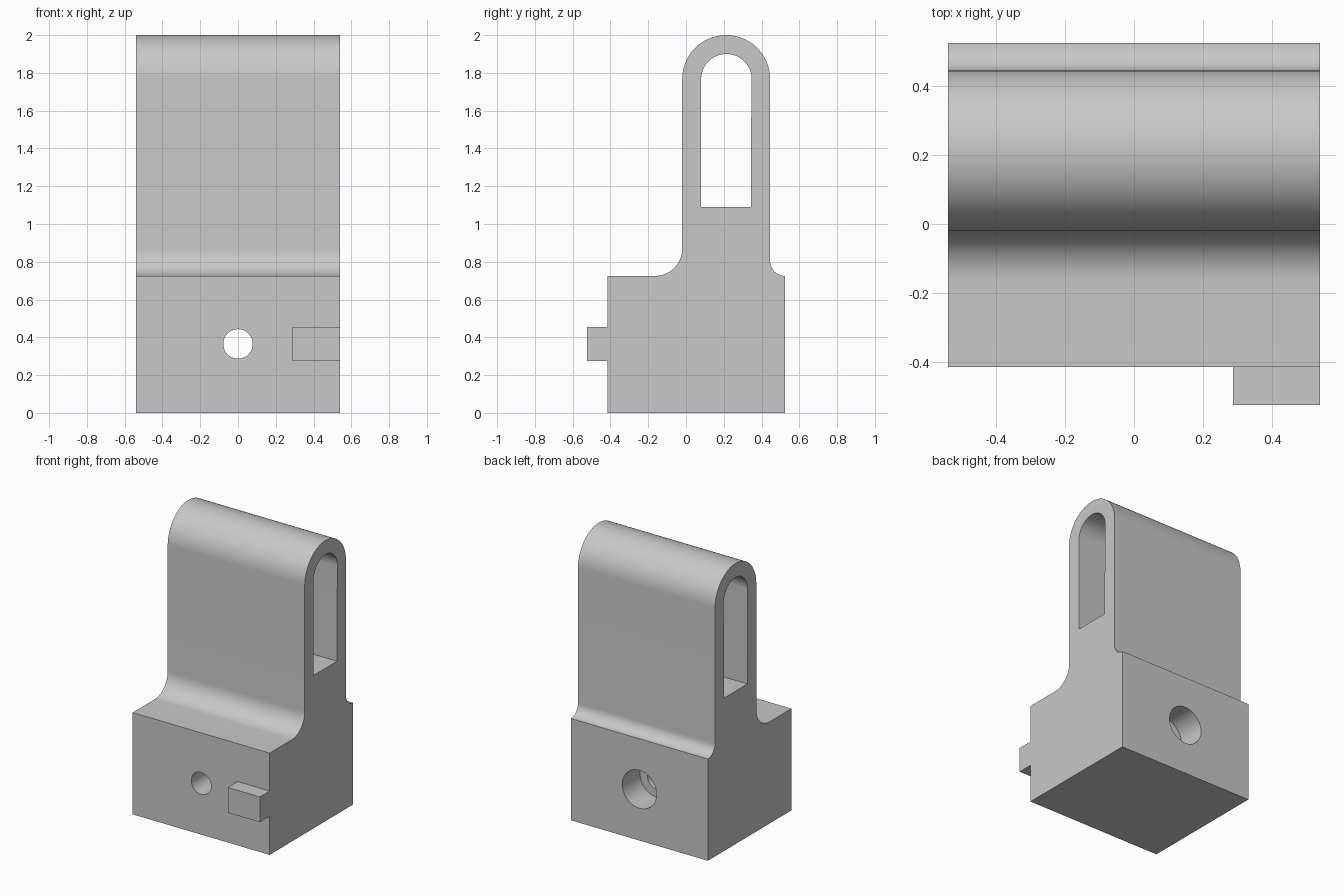
import bpy, bmesh, math
from mathutils import Matrix

if "Cube" in bpy.data.objects:
    bpy.data.objects.remove(bpy.data.objects["Cube"], do_unlink=True)

HALF_WIDTH = 0.54

grey = bpy.data.materials.new("plain_grey")
grey.use_nodes = True
colour = (0.58, 0.58, 0.58, 1)
grey.diffuse_color = colour
grey.node_tree.nodes["Principled BSDF"].inputs["Base Color"].default_value = colour


def add_object(name, bm):
    bmesh.ops.recalc_face_normals(bm, faces=bm.faces)
    mesh = bpy.data.meshes.new(name)
    bm.to_mesh(mesh)
    bm.free()
    mesh.materials.append(grey)
    obj = bpy.data.objects.new(name, mesh)
    bpy.context.collection.objects.link(obj)
    return obj


def arc(cy, cz, r, start, end, steps):
    angles = [math.radians(start + (end - start) * i / steps) for i in range(steps + 1)]
    return [(cy + r * math.cos(a), cz + r * math.sin(a)) for a in angles]


def extrude_profile(name, points, x0, x1):
    """Extrude a (y, z) outline along x."""
    bm = bmesh.new()
    face = bm.faces.new([bm.verts.new((x0, y, z)) for y, z in points])
    result = bmesh.ops.extrude_face_region(bm, geom=[face])
    verts = [v for v in result["geom"] if isinstance(v, bmesh.types.BMVert)]
    bmesh.ops.translate(bm, verts=verts, vec=(x1 - x0, 0, 0))
    return add_object(name, bm)


def bore(name, radius, y0, y1, z):
    """Cylinder along y."""
    bm = bmesh.new()
    place = Matrix.Translation((0, (y0 + y1) / 2, z)) @ Matrix.Rotation(math.pi / 2, 4, "X")
    bmesh.ops.create_cone(bm, cap_ends=True, segments=64, radius1=radius,
                          radius2=radius, depth=y1 - y0, matrix=place)
    return add_object(name, bm)


# Block with filleted upright and rounded top
outline = [(-0.415, 0), (0.525, 0)]
outline += arc(0.525, 0.805, 0.08, 270, 180, 12)
outline += arc(0.2125, 1.7675, 0.2325, 0, 180, 48)
outline += arc(-0.165, 0.87, 0.145, 0, -90, 16)
outline += [(-0.415, 0.725)]
body = extrude_profile("body", outline, -HALF_WIDTH, HALF_WIDTH)

# Slot through the upright, with a slight step in its rear wall
slot = [(0.08, 1.09), (0.343, 1.09), (0.345, 1.53)]
slot += arc(0.214, 1.766, 0.134, 0, 180, 40)
cutters = [
    extrude_profile("slot_cutter", slot, -1, 1),
    bore("bolt_hole_cutter", 0.078, -1, 1, 0.365),
    bore("counterbore_cutter", 0.135, 0.325, 1, 0.365),
]

bpy.context.view_layer.objects.active = body
for cutter in cutters:
    cutter.hide_render = True
    cut = body.modifiers.new(cutter.name, "BOOLEAN")
    cut.operation = "DIFFERENCE"
    cut.solver = "EXACT"
    cut.object = cutter
    bpy.ops.object.modifier_apply(modifier=cut.name)
for cutter in cutters:
    bpy.data.objects.remove(cutter, do_unlink=True)

# Locating tab at the left end of the front
tab = [(-0.525, 0.275), (-0.415, 0.275), (-0.415, 0.455), (-0.525, 0.455)]
extrude_profile("front_tab", tab, 0.288, HALF_WIDTH)

# Smooth curves, sharp edges
bpy.ops.object.select_all(action="DESELECT")
body.select_set(True)
bpy.ops.object.shade_smooth_by_angle(angle=math.radians(30))
